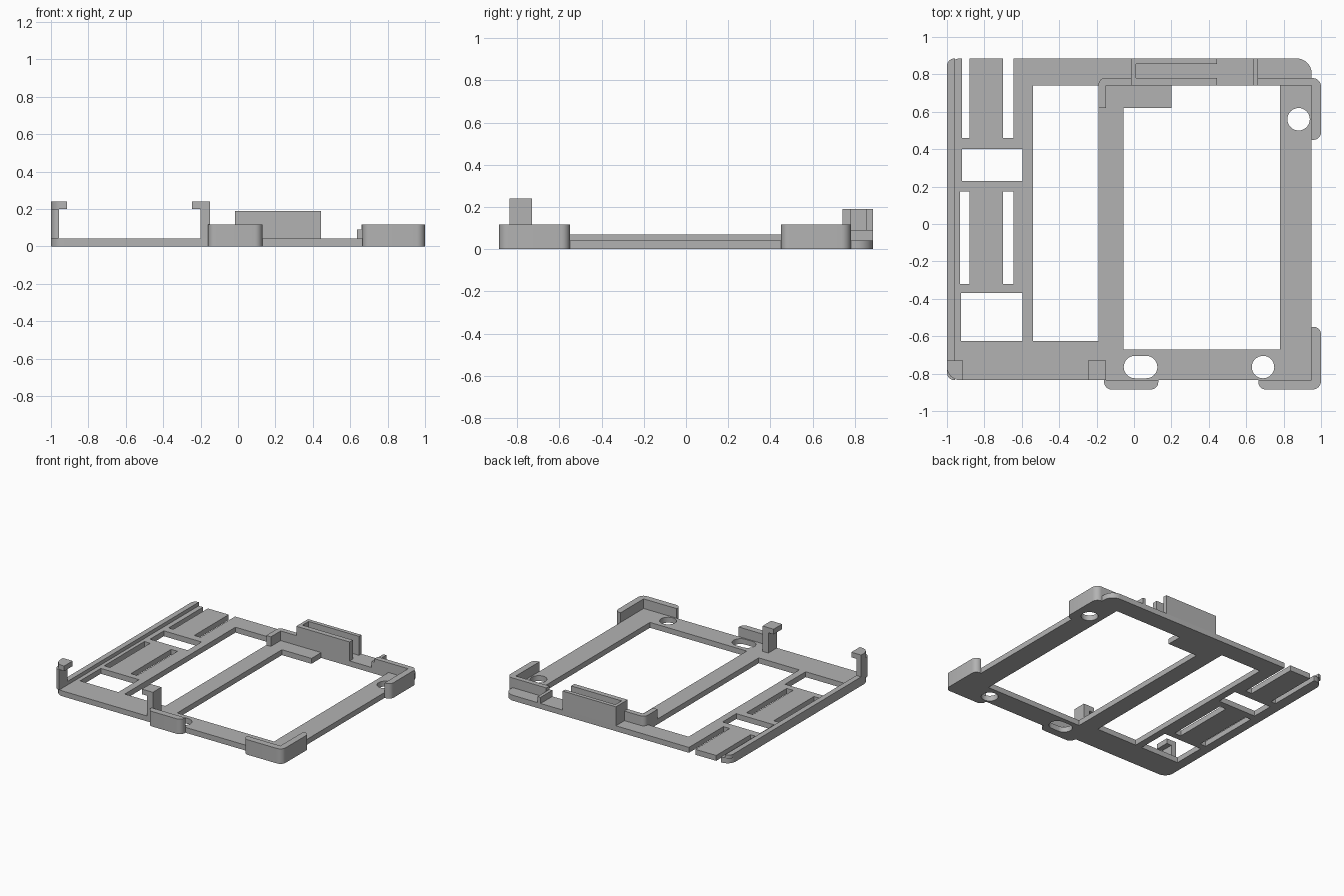
import bpy, bmesh, math
from mathutils import Vector

cube = bpy.data.objects.get("Cube")
if cube:
    bpy.data.objects.remove(cube, do_unlink=True)

GREY = (0.45, 0.45, 0.45, 1)
mat = bpy.data.materials.new("plain grey")
mat.diffuse_color = GREY
mat.use_nodes = True
mat.node_tree.nodes["Principled BSDF"].inputs["Base Color"].default_value = GREY

PLATE, CLIP = 0.042, 0.117      # top of the plate, top of the corner clips


def fillet(corners, steps=8):
    """Outline with square corners (x, y) or rounded corners (x, y, radius)."""
    out = []
    for i, c in enumerate(corners):
        p = Vector(c[:2])
        if len(c) < 3:
            out.append(p)
            continue
        a = (Vector(corners[i - 1][:2]) - p).normalized()
        b = (Vector(corners[(i + 1) % len(corners)][:2]) - p).normalized()
        centre = p + c[2] * (a + b)
        for s in range(steps + 1):
            t = math.pi / 2 * s / steps
            out.append(centre - c[2] * (b * math.cos(t) + a * math.sin(t)))
    return [p for i, p in enumerate(out) if (p - out[i - 1]).length > 1e-4]


def rect(x0, x1, y0, y1, r=None):
    pts = [(x0, y0), (x1, y0), (x1, y1), (x0, y1)]
    return [p + (r,) for p in pts] if r else pts


def slab(name, z0, z1, *outlines):
    """Extrude an outline, with further outlines as holes."""
    curve = bpy.data.curves.new(name, 'CURVE')
    curve.dimensions, curve.fill_mode = '2D', 'BOTH'
    curve.extrude = (z1 - z0) / 2
    for outline in outlines:
        pts = fillet(outline)
        spline = curve.splines.new('POLY')
        spline.points.add(len(pts) - 1)
        for sp, p in zip(spline.points, pts):
            sp.co = (p.x, p.y, 0, 1)
        spline.use_cyclic_u = True
    temp = bpy.data.objects.new(name + " outline", curve)
    bpy.context.collection.objects.link(temp)
    bpy.context.view_layer.update()
    mesh = bpy.data.meshes.new_from_object(
        temp.evaluated_get(bpy.context.evaluated_depsgraph_get()))
    bpy.data.objects.remove(temp, do_unlink=True)
    bpy.data.curves.remove(curve)

    bm = bmesh.new()
    bm.from_mesh(mesh)
    bmesh.ops.remove_doubles(bm, verts=bm.verts, dist=1e-5)
    bmesh.ops.translate(bm, verts=bm.verts, vec=(0, 0, (z0 + z1) / 2))
    bmesh.ops.recalc_face_normals(bm, faces=bm.faces)
    bm.to_mesh(mesh)
    bm.free()
    mesh.materials.clear()
    mesh.materials.append(mat)
    obj = bpy.data.objects.new(name, mesh)
    bpy.context.collection.objects.link(obj)
    bpy.ops.object.select_all(action='DESELECT')
    obj.select_set(True)
    bpy.context.view_layer.objects.active = obj
    bpy.ops.object.shade_smooth_by_angle(angle=math.radians(30))
    return obj


# Flat frame: outline with two slots open to the back, then its openings
frame = [(-1, -.835, .07), (.95, -.835), (.95, .885, .08),
         (-.645, .885), (-.645, .46), (-.7, .46), (-.7, .885),
         (-.88, .885), (-.88, .46), (-.92, .46), (-.92, .885), (-1, .885, .07)]
main_window = [(-.055, -.67), (.78, -.67), (.78, .74), (.2, .74), (.2, .62), (-.055, .62)]
slab("base_frame", 0, PLATE, frame, main_window,
     rect(-.54, -.19, -.625, .74),
     rect(-.92, -.595, .23, .4),
     rect(-.925, -.595, -.625, -.37),
     rect(-.93, -.88, -.32, .175),
     rect(-.7, -.645, -.32, .175),
     rect(.82, .94, .5, .62, .06),
     rect(.63, .75, -.825, -.705, .06),
     rect(-.055, .125, -.825, -.705, .06))

# Low rim along the right side
slab("side_rim", PLATE, .07, [(-1, -.73), (-.958, -.73), (-.958, .885), (-1, .885, .04)])

# Two hooks at the front, each a post with an overhanging cap
slab("outer_hook_post", PLATE, .2, [(-1, -.835, .04), (-.958, -.835), (-.958, -.73), (-1, -.73)])
slab("outer_hook_cap", .2, .24, [(-1, -.835, .07), (-.915, -.835), (-.915, -.73), (-1, -.73)])
slab("inner_hook_post", PLATE, .2, rect(-.2, -.15, -.835, -.73))
slab("inner_hook_cap", .2, .24, rect(-.245, -.15, -.835, -.73))

# Clips on the outer edges
slab("front_clip", 0, CLIP, [(-.16, -.885, .04), (.13, -.885, .04), (.13, -.835), (-.16, -.835)])
slab("front_corner_clip", 0, CLIP,
     [(.665, -.885, .04), (1, -.885, .045), (1, -.55, .04),
      (.95, -.55), (.95, -.835), (.665, -.835)])
slab("back_corner_clip", PLATE, CLIP,
     [(.66, .74), (.95, .74), (.95, .45), (1, .45, .04), (1, .78, .045), (.66, .78)])
slab("back_corner_clip_foot", 0, PLATE,
     [(.95, .45), (1, .45, .04), (1, .78, .045), (.95, .78)])

# Inner corner wall
slab("inner_corner_wall", PLATE, CLIP,
     [(-.19, .62), (-.15, .62), (-.15, .74), (-.015, .74), (-.015, .78), (-.19, .78, .035)])

# Tall channel at the back, open at one end
slab("back_channel", PLATE, .19,
     [(-.015, .74), (.445, .74), (.445, .78), (.01, .78),
      (.01, .855), (.445, .855), (.445, .885), (-.015, .885)])

# Small rib beside the back corner clip
slab("back_rib", PLATE, .09, rect(.635, .66, .74, .885))
